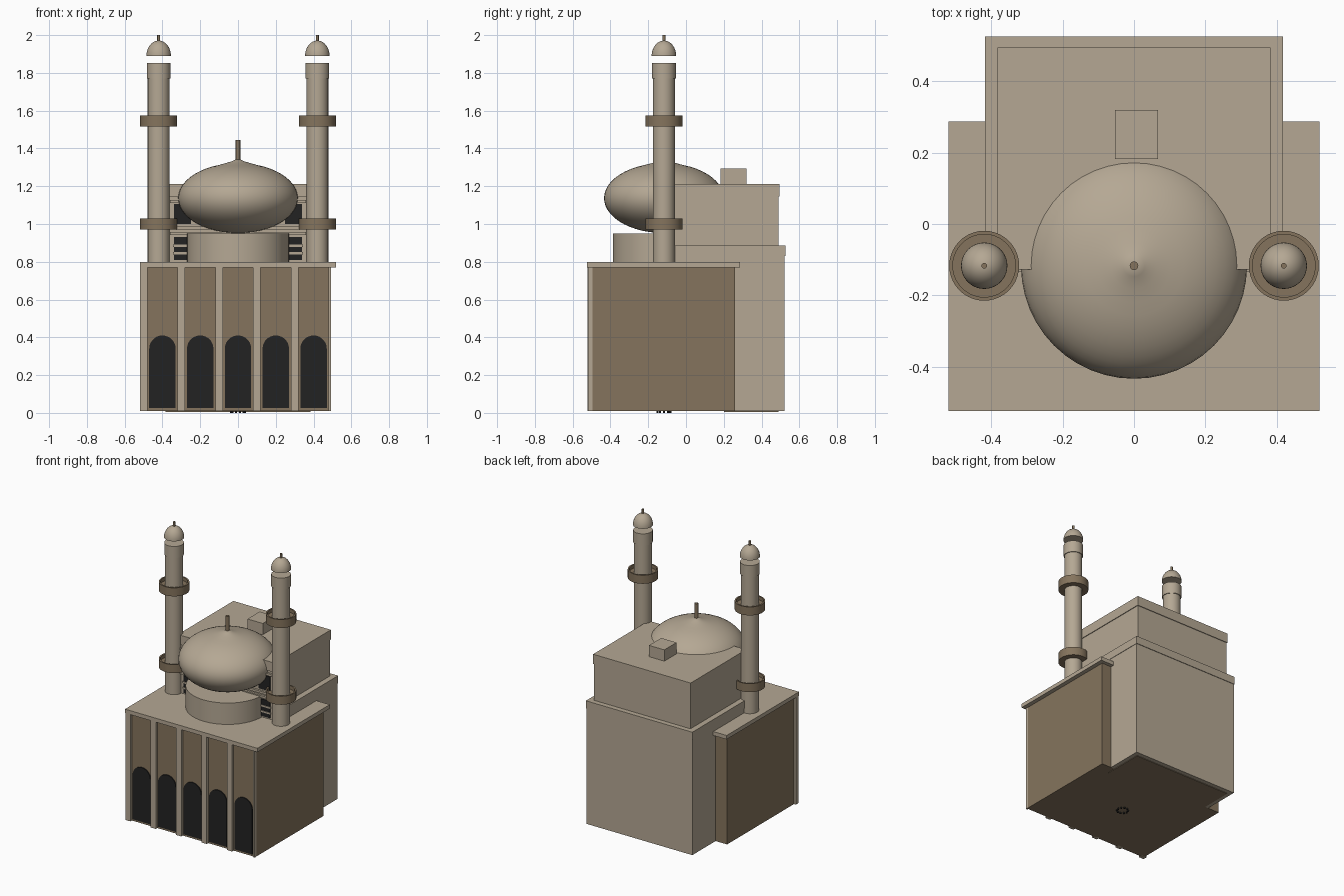
import bpy, bmesh, math

if "Cube" in bpy.data.objects:
    bpy.data.objects.remove(bpy.data.objects["Cube"])


def material(name, rgb):
    m = bpy.data.materials.new(name)
    m.diffuse_color = (*rgb, 1)
    m.use_nodes = True
    m.node_tree.nodes["Principled BSDF"].inputs["Base Color"].default_value = m.diffuse_color
    return m


STONE = material("pale_stone", (0.46, 0.39, 0.295))
BROWN = material("brown_stone", (0.235, 0.175, 0.11))
DARK = material("dark_glass", (0.016, 0.016, 0.016))


def finish(bm, name, mat, smooth=False):
    bmesh.ops.recalc_face_normals(bm, faces=bm.faces)
    me = bpy.data.meshes.new(name)
    bm.to_mesh(me)
    bm.free()
    me.materials.append(mat)
    ob = bpy.data.objects.new(name, me)
    bpy.context.collection.objects.link(ob)
    if smooth:
        bpy.ops.object.select_all(action='DESELECT')
        ob.select_set(True)
        bpy.context.view_layer.objects.active = ob
        bpy.ops.object.shade_smooth_by_angle(angle=math.radians(35))
    return ob


def box(name, x, y, z, mat):
    """Box from (min, max) ranges."""
    bm = bmesh.new()
    bmesh.ops.create_cube(bm, size=1)
    for v in bm.verts:
        v.co = [r[0] if c < 0 else r[1] for c, r in zip(v.co, (x, y, z))]
    return finish(bm, name, mat)


def lathe(name, profile, cx, cy, mat, n=40):
    """Spin an (r, z) profile around a vertical axis."""
    bm = bmesh.new()
    vs = [bm.verts.new((cx + r, cy, z)) for r, z in profile]
    es = [bm.edges.new(p) for p in zip(vs, vs[1:])]
    bmesh.ops.spin(bm, geom=vs + es, cent=(cx, cy, 0), axis=(0, 0, 1),
                   angle=math.tau, steps=n, use_duplicate=False)
    bmesh.ops.remove_doubles(bm, verts=bm.verts, dist=1e-5)
    return finish(bm, name, mat, True)


def cylinder(name, r, z0, z1, cx, cy, mat, n=40):
    return lathe(name, [(0, z0), (r, z0), (r, z1), (0, z1)], cx, cy, mat, n)


def arch(name, cx, y, half, z0, spring, mat):
    """Thin round-headed plate standing in front of a wall."""
    bm = bmesh.new()
    pts = [(cx - half, z0), (cx + half, z0)]
    pts += [(cx + half * math.cos(a), spring + half * math.sin(a))
            for a in (math.pi * i / 14 for i in range(15))]
    f = bm.faces.new([bm.verts.new((px, y, pz)) for px, pz in pts])
    new = bmesh.ops.extrude_face_region(bm, geom=[f])["geom"]
    bmesh.ops.translate(bm, vec=(0, -0.008, 0),
                        verts=[v for v in new if isinstance(v, bmesh.types.BMVert)])
    return finish(bm, name, mat)


AXIS_Y = -0.117

# Front hall with overhanging roof slab
box("hall_walls", (-0.505, 0.49), (-0.505, 0.26), (0.01, 0.77), BROWN)
box("hall_roof", (-0.52, 0.52), (-0.525, 0.287), (0.77, 0.798), STONE)
for i in range(5):
    x = -0.5 + 0.2 * i
    box("front_pier", (x - 0.02, x + 0.02), (-0.522, -0.49), (0.01, 0.77), STONE)
    arch("front_arch", x + 0.1, -0.504, 0.07, 0.025, 0.34, DARK)
box("end_pier", (0.479, 0.492), (-0.515, -0.495), (0.01, 0.77), STONE)

# Stepped rear block with two cornices
box("rear_block", (-0.415, 0.415), (-0.11, 0.522), (0.01, 0.83), STONE)
box("lower_cornice", (-0.418, 0.418), (-0.115, 0.526), (0.83, 0.885), STONE)
box("upper_block", (-0.378, 0.378), (-0.12, 0.49), (0.8, 1.145), STONE)
box("upper_cornice", (-0.383, 0.383), (-0.128, 0.495), (1.145, 1.213), STONE)
box("roof_box", (-0.053, 0.067), (0.182, 0.319), (1.21, 1.293), STONE)
box("floor_plate", (-0.385, 0.385), (0.2, 0.49), (0.006, 0.014), BROWN)

# Windows and ledges on the front of the rear block
for x in (-0.295, -0.1, 0.1, 0.295):
    box("upper_window", (x - 0.045, x + 0.045), (-0.126, -0.119), (1.0, 1.105), DARK)
    box("lower_window", (x - 0.045, x + 0.045), (-0.126, -0.119), (0.81, 0.93), DARK)
    for z in (0.845, 0.885):
        box("window_bar", (x - 0.05, x + 0.05), (-0.13, -0.12), (z - 0.006, z + 0.006), STONE)
for z in (0.95, 0.98, 1.12):
    box("window_ledge", (-0.36, 0.36), (-0.135, -0.12), (z - 0.008, z + 0.008), STONE)

# Drum and flattened main dome with a drawn-up tip
cylinder("dome_drum", 0.27, 0.79, 0.95, 0, AXIS_Y, STONE, 48)
dome = [(0.317 * math.cos(a), 1.137 + 0.185 * math.sin(a))
        for a in (math.radians(-90 + 7 * i) for i in range(24))]
dome += [(0.065, 1.322), (0.03, 1.333), (0.0, 1.348)]
dome[0] = (0, dome[0][1])
lathe("main_dome", dome, 0, AXIS_Y, STONE, 48)
cylinder("dome_finial", 0.012, 1.33, 1.445, 0, AXIS_Y, BROWN, 16)

# Paired towers with balconies and floating caps
for x in (-0.42, 0.42):
    cylinder("tower_shaft", 0.058, 0.79, 1.78, x, AXIS_Y, STONE)
    cylinder("tower_collar", 0.063, 1.77, 1.853, x, AXIS_Y, STONE)
    for z in (0.97, 1.515):
        lathe("tower_balcony", [(0.05, z), (0.098, z), (0.098, z + 0.06), (0.088, z + 0.06),
                                (0.088, z + 0.035), (0.05, z + 0.035)], x, AXIS_Y, BROWN)
    cap = [(0, 1.89)] + [(0.065 * math.cos(a), 1.89 + 0.081 * math.sin(a))
                         for a in (math.pi / 2 * i / 10 for i in range(10))] + [(0, 1.971)]
    lathe("tower_cap", cap, x, AXIS_Y, STONE)
    cylinder("tower_finial", 0.008, 1.96, 2.0, x, AXIS_Y, BROWN, 12)

# Small ring of studs under the base
for i in range(10):
    a = math.tau * i / 10
    cylinder("base_stud", 0.006, 0.0, 0.012, 0.036 * math.cos(a),
             AXIS_Y + 0.036 * math.sin(a), DARK, 8)
